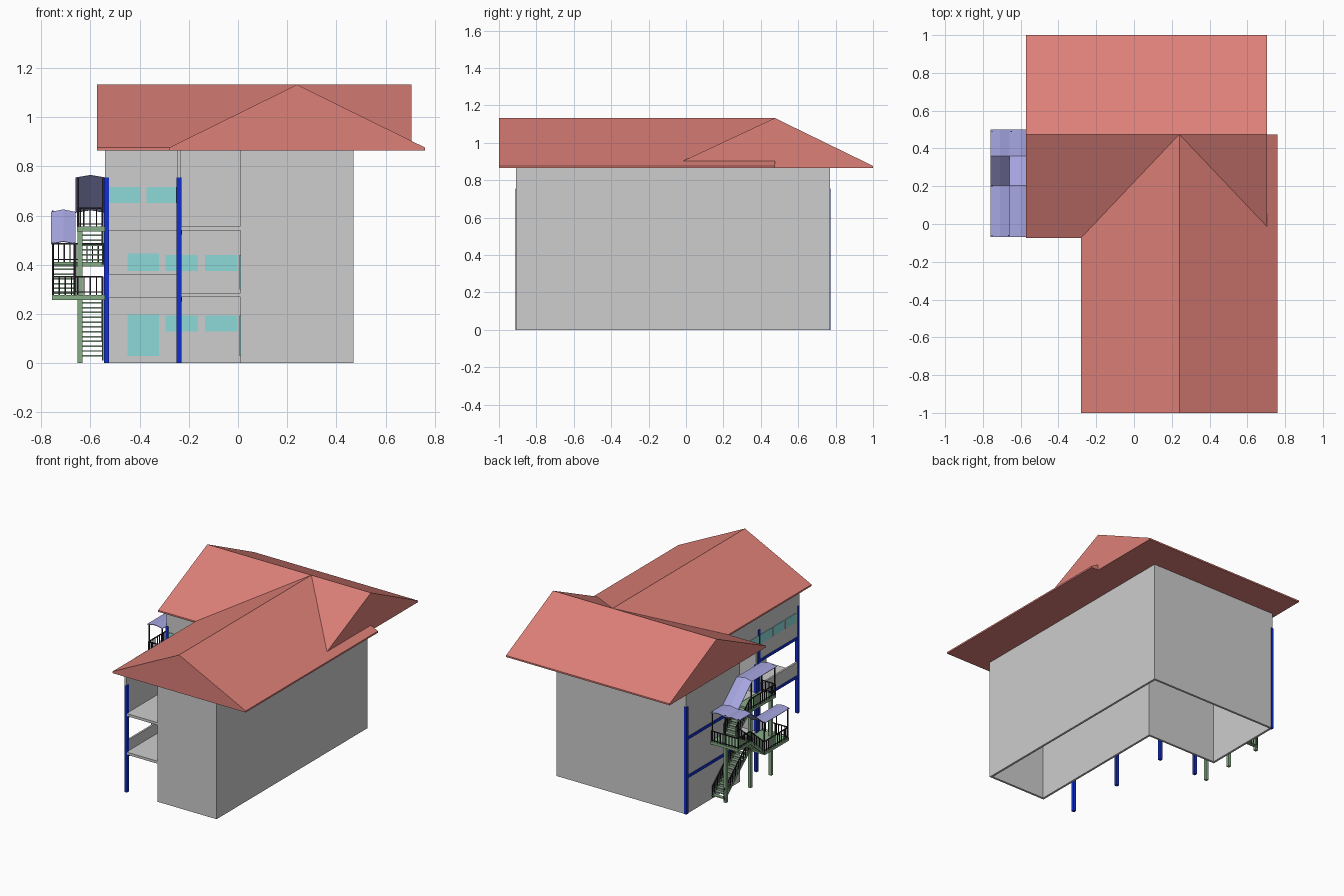
import bpy, bmesh
from mathutils import Vector

if "Cube" in bpy.data.objects:
    bpy.data.objects.remove(bpy.data.objects["Cube"])


def material(name, rgb):
    m = bpy.data.materials.new(name)
    m.diffuse_color = (*rgb, 1)
    m.use_nodes = True
    m.node_tree.nodes["Principled BSDF"].inputs["Base Color"].default_value = m.diffuse_color
    return m


WALL = material("wall_grey", (0.61, 0.61, 0.61))
ROOF = material("roof_red", (0.72, 0.215, 0.187))
BLUE = material("frame_blue", (0.006, 0.028, 0.62))
GLASS = material("window_cyan", (0.27, 0.70, 0.69))
GREEN = material("stair_green", (0.24, 0.42, 0.24))
CANOPY = material("canopy_violet", (0.38, 0.38, 0.75))
BLACK = material("railing_black", (0.02, 0.02, 0.025))


def finish(name, bm, mat):
    bmesh.ops.recalc_face_normals(bm, faces=bm.faces)
    me = bpy.data.meshes.new(name)
    bm.to_mesh(me)
    bm.free()
    me.materials.append(mat)
    ob = bpy.data.objects.new(name, me)
    bpy.context.collection.objects.link(ob)
    return ob


def hull(bm, a, b):
    """Solid between two matching rings of points."""
    a, b = [bm.verts.new(p) for p in a], [bm.verts.new(p) for p in b]
    bm.faces.new(a)
    bm.faces.new(b[::-1])
    for i in range(len(a)):
        j = (i + 1) % len(a)
        bm.faces.new((a[i], b[i], b[j], a[j]))


def box(bm, x0, x1, y0, y1, z0, z1):
    ring = [(x0, y0), (x1, y0), (x1, y1), (x0, y1)]
    hull(bm, [(x, y, z0) for x, y in ring], [(x, y, z1) for x, y in ring])


def beam(bm, p, q, w, h):
    """Straight bar of w by h from p to q."""
    p, q = Vector(p), Vector(q)
    d = (q - p).normalized()
    side = d.cross((0, 0, 1))
    side = side.normalized() if side.length > 0.01 else Vector((1, 0, 0))
    up = side.cross(d)
    offs = [side * (i * w / 2) + up * (j * h / 2)
            for i, j in ((-1, -1), (1, -1), (1, 1), (-1, 1))]
    hull(bm, [p + o for o in offs], [q + o for o in offs])


def boxes(name, mat, items):
    bm = bmesh.new()
    for b in items:
        box(bm, *b)
    return finish(name, bm, mat)


# L-shaped hollow wall shell, open underneath
L = [(0.01, -0.91), (0.47, -0.91), (0.47, 0.77), (-0.54, 0.77), (-0.54, 0.17), (0.01, 0.17)]
bm = bmesh.new()
lo = [bm.verts.new((x, y, 0)) for x, y in L]
hi = [bm.verts.new((x, y, 0.866)) for x, y in L]
for i in range(6):
    j = (i + 1) % 6
    bm.faces.new((lo[i], lo[j], hi[j], hi[i]))
walls = finish("building_walls", bm, WALL)
solid = walls.modifiers.new("thickness", 'SOLIDIFY')
solid.thickness = 0.015
solid.offset = -1
solid.use_even_offset = True

# Two crossing gable roofs with a thin fascia
E, T, R = 0.865, 0.876, 1.132


def gable(c, half):
    return [(c - half, E), (c + half, E), (c + half, T), (c, R), (c - half, T)]


bm = bmesh.new()
prof = gable(0.24, 0.52)
hull(bm, [(x, -1, z) for x, z in prof], [(x, 0.475, z) for x, z in prof])
finish("front_wing_roof", bm, ROOF)
bm = bmesh.new()
prof = gable(0.4635, 0.5365)
prof[3] = (0.475, R)
hull(bm, [(-0.572, y, z) for y, z in prof], [(0.705, y, z) for y, z in prof])
finish("rear_wing_roof", bm, ROOF)

# Gallery floors, parapets and the closed upper screen
slabs, panels = [], []
for z in (0.268, 0.54):
    slabs += [(-0.235, 0.01, -0.91, -0.02, z, z + 0.018), (-0.54, 0.01, -0.02, 0.17, z, z + 0.018)]
for z0, z1 in ((0.265, 0.362), (0.54, 0.866)):
    panels += [(-0.247, -0.234, -0.91, -0.01, z0, z1), (-0.54, -0.234, -0.025, -0.012, z0, z1)]
boxes("gallery_floors", WALL, slabs)
boxes("gallery_screens", WALL, panels)

# Blue columns and edge beams
r = 0.0105
columns = [(x - r, x + r, y - r, y + r, 0, 0.755) for x, y in (
    (-0.24, -0.9), (-0.24, -0.46), (-0.24, -0.02), (-0.535, -0.02), (-0.535, 0.763))]
boxes("columns", BLUE, columns)
beams = []
for z in (0.25, 0.522):
    beams += [(-0.25, -0.228, -0.9, -0.02, z, z + 0.02), (-0.545, -0.53, 0.17, 0.763, z, z + 0.02)]
boxes("edge_beams", BLUE, beams)

# Windows and doors as thin plates
t = 0.004
panes = []
for z, door in ((0.128, 0.03), (0.375, 0.30)):
    for x in (-0.295, -0.135):
        panes.append((x, x + 0.133, 0.17 - t, 0.17, z, z + 0.065))
    low = door if z < 0.2 else z
    panes.append((-0.45, -0.32, 0.17 - t, 0.17, low, z + 0.07))
    for i in range(6):
        y = -0.87 + i * 0.165
        low = door if i in (0, 5) else z
        panes.append((0.01 - t, 0.01, y, y + 0.133, low, z + 0.065))
for x in (-0.522, -0.372):
    panes.append((x, x + 0.125, -0.025 - t, -0.025, 0.65, 0.715))
for i in range(6):
    y = -0.875 + i * 0.14
    panes.append((-0.247 - t, -0.247, y, y + 0.125, 0.65, 0.715))
boxes("windows", GLASS, panes)

# Outside staircase: treads, stringers, landings and posts
FLIGHTS = [  # x0, x1, start y, z, end y, z, steps
    (-0.64, -0.55, 0.49, 0.02, 0.2, 0.275, 13),
    (-0.75, -0.66, 0.2, 0.275, 0.36, 0.41, 7),
    (-0.64, -0.55, 0.36, 0.41, 0.2, 0.55, 7)]
bm = bmesh.new()
for x0, x1, ya, za, yb, zb, n in FLIGHTS:
    for i in range(n):
        f = (i + 0.5) / n
        y, z = ya + (yb - ya) * f, za + (zb - za) * f
        box(bm, x0, x1, y - 0.013, y + 0.013, z - 0.003, z + 0.003)
    for x in (x0, x1):
        beam(bm, (x, ya, za), (x, yb, zb), 0.006, 0.022)
finish("stair_flights", bm, GREEN)
boxes("stair_landings", GREEN, [
    (-0.755, -0.54, -0.07, 0.2, 0.257, 0.277),
    (-0.755, -0.54, 0.36, 0.5, 0.393, 0.412),
    (-0.655, -0.54, -0.07, 0.2, 0.536, 0.555)])
boxes("stair_posts", GREEN, [(-0.652, -0.632, y - 0.01, y + 0.01, 0, z)
                             for y, z in ((-0.03, 0.55), (0.2, 0.55), (0.475, 0.40))])

# Black railings with balusters, and canopy poles
bm = bmesh.new()


def railing(p, q):
    p, q = Vector(p), Vector(q)
    up = Vector((0, 0, 0.075))
    beam(bm, p + up, q + up, 0.006, 0.006)
    beam(bm, p + up * 0.15, q + up * 0.15, 0.004, 0.004)
    n = max(2, round((q - p).length / 0.024))
    for i in range(n + 1):
        s = p.lerp(q, i / n)
        beam(bm, s, s + up, 0.005, 0.005)


for x, z in ((-0.752, 0.277), (-0.652, 0.555)):
    railing((x, -0.065, z), (-0.55, -0.065, z))
    railing((x, -0.065, z), (x, 0.2, z))
railing((-0.752, 0.495, 0.41), (-0.545, 0.495, 0.41))
railing((-0.752, 0.36, 0.41), (-0.752, 0.495, 0.41))
for x, k in ((-0.641, 0), (-0.551, 0), (-0.751, 1), (-0.659, 1), (-0.641, 2), (-0.551, 2)):
    _, _, ya, za, yb, zb, _ = FLIGHTS[k]
    railing((x, ya, za), (x, yb, zb))
for x, y, z0, z1 in ((-0.752, -0.06, 0.27, 0.49), (-0.752, 0.2, 0.27, 0.49), (-0.665, -0.06, 0.27, 0.49),
                     (-0.65, -0.06, 0.55, 0.755), (-0.65, 0.2, 0.55, 0.755), (-0.55, -0.06, 0.55, 0.755),
                     (-0.752, 0.49, 0.41, 0.62), (-0.65, 0.49, 0.41, 0.62), (-0.55, 0.49, 0.41, 0.62)):
    beam(bm, (x, y, z0), (x, y, z1), 0.006, 0.006)
finish("railings", bm, BLACK)

# Folded canopies following the stairs
for name, x0, x1, z0 in (("upper_canopy", -0.66, -0.54, 0.755), ("lower_canopy", -0.76, -0.66, 0.487)):
    bm = bmesh.new()
    rows = []
    for y, z in ((-0.07, z0), (0.205, z0), (0.36, 0.615), (0.5, 0.615)):
        rows.append([bm.verts.new(p) for p in
                     ((x0, y, z), ((x0 + x1) / 2, y, z + 0.01), (x1, y, z))])
    for a, b in zip(rows, rows[1:]):
        for i in (0, 1):
            bm.faces.new((a[i], a[i + 1], b[i + 1], b[i]))
    ob = finish(name, bm, CANOPY)
    ob.modifiers.new("thickness", 'SOLIDIFY').thickness = 0.004
